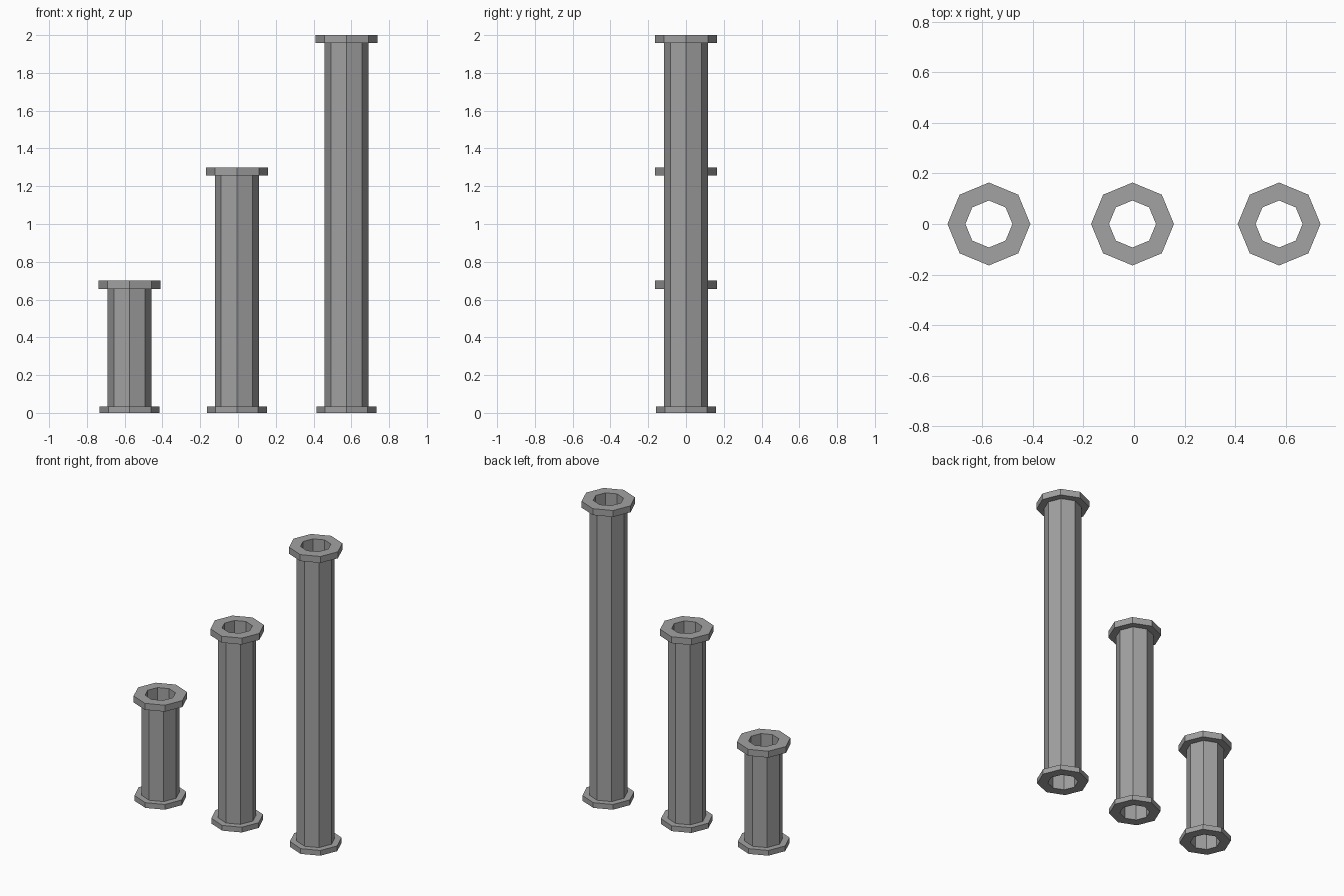
import bpy, bmesh, math

cube = bpy.data.objects.get("Cube")
if cube:
    bpy.data.objects.remove(cube, do_unlink=True)

grey = bpy.data.materials.new("plain grey")
grey.use_nodes = True
colour = (0.36, 0.36, 0.36, 1)
grey.diffuse_color = colour
grey.node_tree.nodes["Principled BSDF"].inputs["Base Color"].default_value = colour

SIDES = 8
BORE, TUBE, FOOT, RIM = 0.093, 0.117, 0.159, 0.164
FOOT_H, RIM_H = 0.035, 0.043


def flanged_pipe(name, x, height):
    """Hollow octagonal pipe turned from a closed profile of radius and height."""
    profile = [(BORE, 0), (FOOT, 0), (FOOT, FOOT_H), (TUBE, FOOT_H),
               (TUBE, height - RIM_H), (RIM, height - RIM_H),
               (RIM, height), (BORE, height)]
    bm = bmesh.new()
    rings = []
    for r, z in profile:
        angles = [math.tau * i / SIDES for i in range(SIDES)]
        rings.append([bm.verts.new((r * math.cos(a), r * math.sin(a), z)) for a in angles])
    for k, low in enumerate(rings):
        high = rings[(k + 1) % len(rings)]
        for i in range(SIDES):
            j = (i + 1) % SIDES
            bm.faces.new((low[i], low[j], high[j], high[i]))
    bmesh.ops.recalc_face_normals(bm, faces=bm.faces)
    mesh = bpy.data.meshes.new(name)
    bm.to_mesh(mesh)
    bm.free()
    mesh.materials.append(grey)
    obj = bpy.data.objects.new(name, mesh)
    obj.location.x = x
    bpy.context.collection.objects.link(obj)


# Three pipes in a row, from short to tall
flanged_pipe("short_pipe", -0.574, 0.70)
flanged_pipe("medium_pipe", -0.006, 1.30)
flanged_pipe("tall_pipe", 0.574, 2.0)
